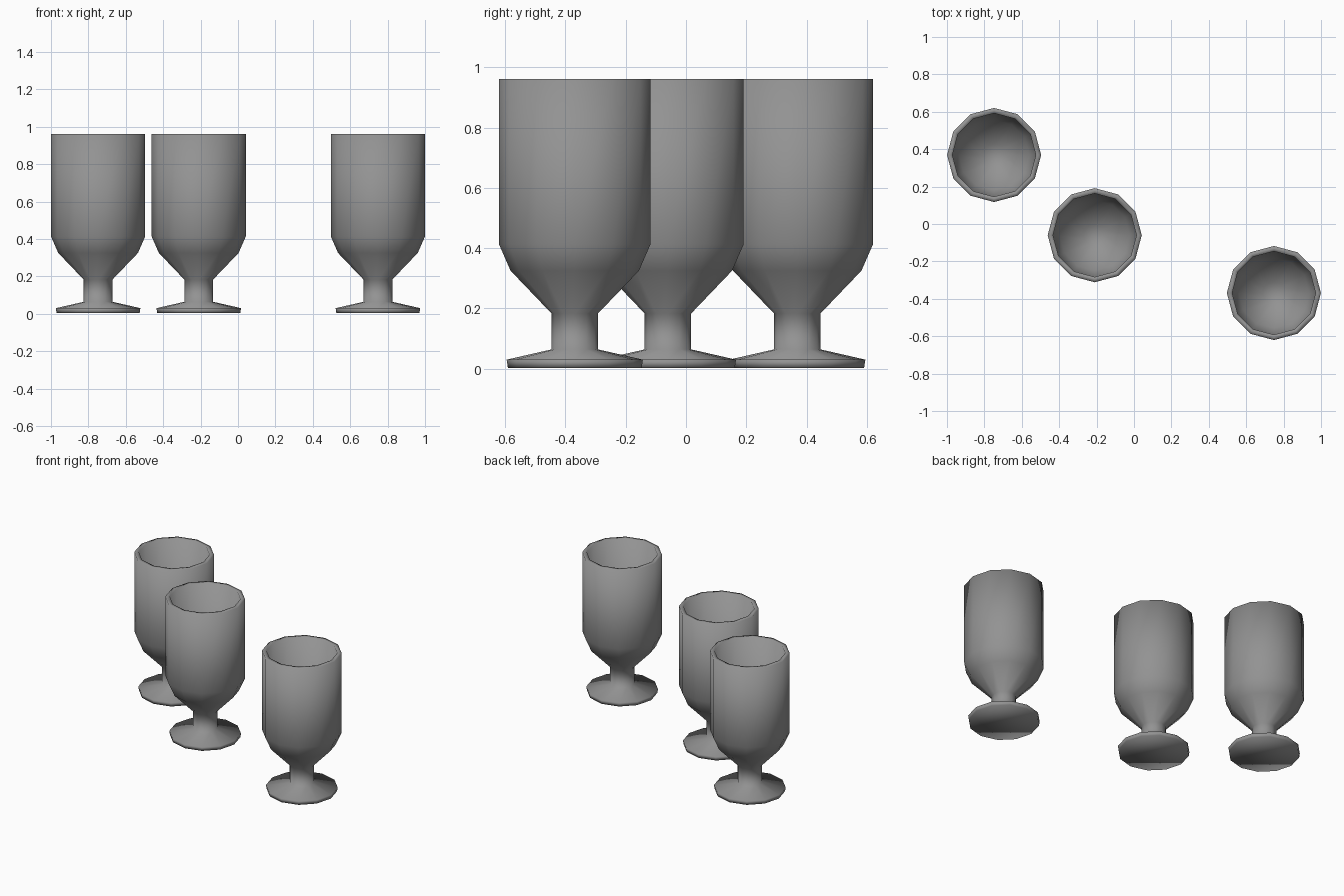
import bpy, bmesh, math

if "Cube" in bpy.data.objects:
    bpy.data.objects.remove(bpy.data.objects["Cube"])

SIDES = 12
# (radius, height): foot, stem, bowl outside, rim, bowl inside
PROFILE = [(0.222, 0.003), (0.226, 0.03), (0.077, 0.064), (0.077, 0.183),
           (0.213, 0.325), (0.2515, 0.413), (0.2515, 0.961),
           (0.223, 0.961), (0.223, 0.42), (0.188, 0.34), (0.06, 0.215)]

# dark grey
grey = bpy.data.materials.new("dark_grey")
grey.diffuse_color = (0.29, 0.29, 0.29, 1)
grey.use_nodes = True
grey.node_tree.nodes["Principled BSDF"].inputs["Base Color"].default_value = grey.diffuse_color


def goblet_mesh():
    bm = bmesh.new()
    rings = []
    for r, z in PROFILE:
        rings.append([bm.verts.new((r * math.cos(2 * math.pi * i / SIDES),
                                    r * math.sin(2 * math.pi * i / SIDES), z))
                      for i in range(SIDES)])
    for a, b in zip(rings, rings[1:]):
        for i in range(SIDES):
            j = (i + 1) % SIDES
            bm.faces.new((a[i], a[j], b[j], b[i]))
    # underside of the foot and floor of the bowl
    bm.faces.new(rings[0][::-1])
    bm.faces.new(rings[-1])
    bmesh.ops.recalc_face_normals(bm, faces=bm.faces)
    # fully smooth, foot and rim included
    for f in bm.faces:
        f.smooth = True
    mesh = bpy.data.meshes.new("goblet")
    bm.to_mesh(mesh)
    bm.free()
    mesh.materials.append(grey)
    return mesh


# three identical goblets
mesh = goblet_mesh()
for name, x, y in [("goblet_left", -0.748, 0.369),
                   ("goblet_middle", -0.21, -0.06),
                   ("goblet_right", 0.748, -0.369)]:
    obj = bpy.data.objects.new(name, mesh)
    obj.location = (x, y, 0)
    bpy.context.collection.objects.link(obj)
